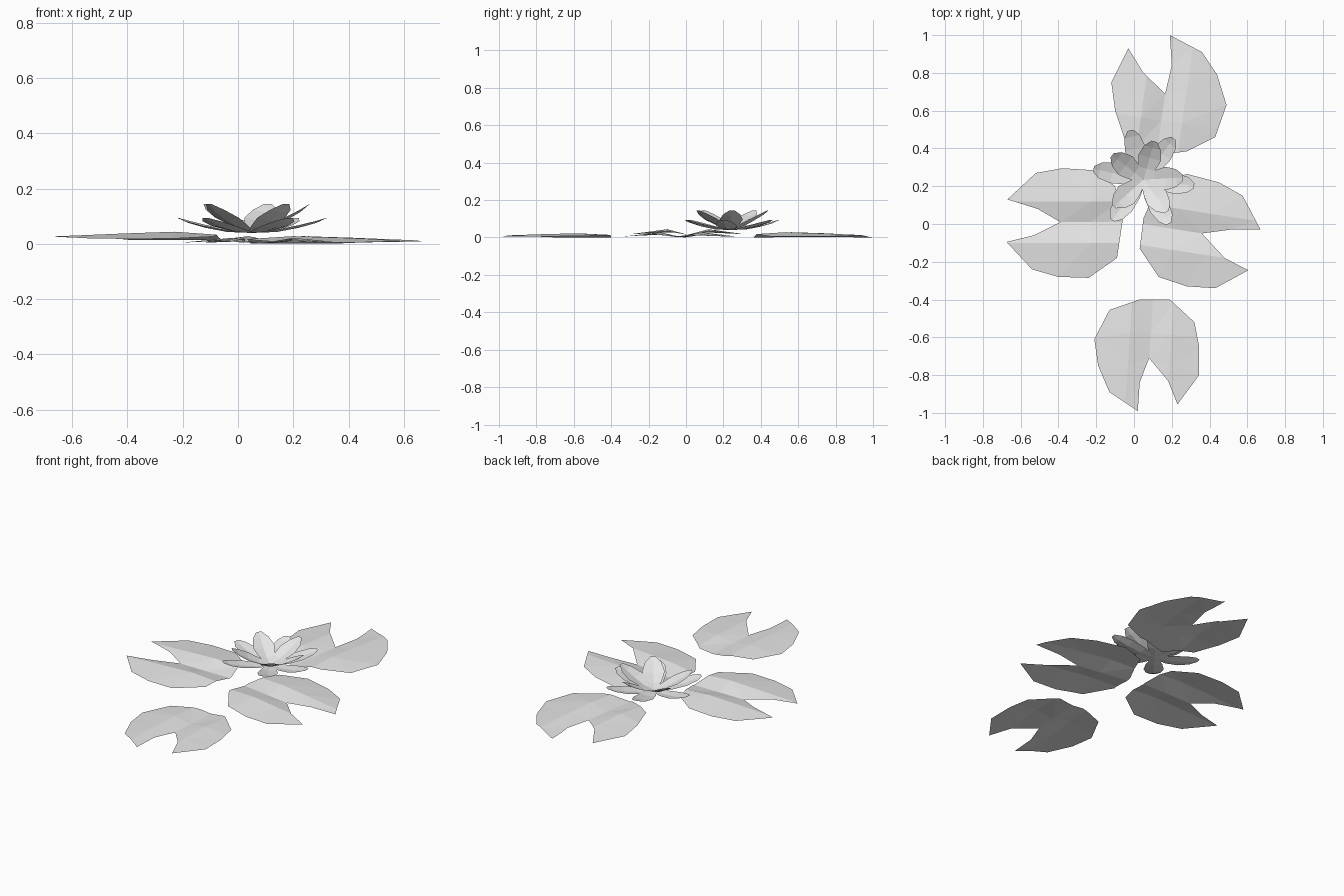
import bpy
import bmesh
from math import radians
from mathutils import Vector, Matrix

cube = bpy.data.objects.get("Cube")
if cube:
    bpy.data.objects.remove(cube, do_unlink=True)

# One plain material for the whole plant
grey = bpy.data.materials.new("pale_grey")
grey.use_nodes = True
colour = (0.8, 0.8, 0.8, 1)
grey.diffuse_color = colour
grey.node_tree.nodes["Principled BSDF"].inputs["Base Color"].default_value = colour


def finish(bm, name):
    """Turn a bmesh into a named, flat shaded object."""
    mesh = bpy.data.meshes.new(name)
    bm.to_mesh(mesh)
    bm.free()
    mesh.materials.append(grey)
    obj = bpy.data.objects.new(name, mesh)
    bpy.context.collection.objects.link(obj)
    return obj


def ramp(x, stops):
    """Piecewise linear interpolation through (position, value) stops."""
    for (a, va), (b, vb) in zip(stops, stops[1:]):
        if x <= b:
            return va + (vb - va) * max(0, x - a) / (b - a)
    return stops[-1][1]


# Lily pads: a notched outline folded along a valley and two ridges
RIDGE = 0.11


def lily_pad(name, base, outline, lift=0.0, height=0.028):
    points = [Vector((x / 100, y / 100, 0)) for x, y in outline]
    base = Vector((base[0] / 100, base[1] / 100, 0))
    along = (points[0] - base).normalized()      # first point is the notch
    across = Vector((-along.y, along.x, 0))
    bm = bmesh.new()
    bm.faces.new([bm.verts.new(p) for p in points])
    cuts = [(across, v) for v in (-RIDGE, 0, RIDGE)] + [(along, u) for u in (0.18, 0.36)]
    for normal, offset in cuts:
        bmesh.ops.bisect_plane(bm, geom=bm.verts[:] + bm.edges[:] + bm.faces[:],
                               plane_co=base + normal * offset, plane_no=normal)
    for vert in bm.verts:
        u = (vert.co - base).dot(along)
        v = abs((vert.co - base).dot(across))
        fold = ramp(v, [(0, 0.05), (RIDGE, 1), (0.29, 0.2)])
        rise = ramp(u, [(0, 0.6), (0.18, 1), (0.36, 0.8), (0.6, 0.45)])
        vert.co.z = lift + height * fold * rise
    bmesh.ops.triangulate(bm, faces=[f for f in bm.faces if len(f.verts) > 4])
    bmesh.ops.recalc_face_normals(bm, faces=bm.faces)
    for face in bm.faces:
        face.normal_update()
        if face.normal.z < 0:
            face.normal_flip()
    finish(bm, name)


lily_pad("right_pad", (-5, 1),
         [(-39, 1), (-51, 8), (-67, 13), (-52, 27), (-38, 29.5), (-22, 28.5), (-10, 20),
          (-6, 2), (-9, -18), (-24, -28.5), (-40, -28), (-54, -24), (-67.5, -9.5), (-53, -6)],
         lift=0.013, height=0.031)
lily_pad("left_pad", (4, 0),
         [(36, -5), (48, -18), (60.5, -24.5), (43, -34), (28, -33), (13, -28), (3, -13),
          (5, 3), (13, 21), (28, 26.5), (45, 22), (57.5, 15), (67, -3), (51, -3)])
lily_pad("front_pad", (10, -40),
         [(8, -71), (3, -84), (2, -99), (-13, -89), (-19, -75), (-21, -61), (-13, -45.5),
          (3, -40), (19, -40), (32, -52), (34.5, -65), (34.5, -80), (23, -95.5), (18, -83)],
         height=0.022)
lily_pad("back_pad", (12, 37),
         [(16.5, 69), (20, 84), (19, 100), (36, 91), (44, 79), (49, 63), (43, 46),
          (28, 38.5), (10, 36), (-5, 45), (-10, 60), (-12, 75), (-3, 93), (5, 80)])

# Flower: two rings of cupped petals around a shared centre
CENTRE = Matrix.Translation((0.05, 0.235, 0))


def petal(name, angle, rows):
    """Rows hold distance, half width, height and edge lift."""
    bm = bmesh.new()
    turn = CENTRE @ Matrix.Rotation(radians(angle), 4, "Z")
    grid = [[bm.verts.new(turn @ Vector((r, side * w, z + abs(side) * cup)))
             for side in (-1, 0, 1)] for r, w, z, cup in rows]
    for low, high in zip(grid, grid[1:]):
        for i in range(2):
            bm.faces.new((low[i], high[i], high[i + 1], low[i + 1]))
    for face in bm.faces:
        face.normal_update()
        if face.normal.z < 0:
            face.normal_flip()
    finish(bm, name)


outer = [(0, 0.015, 0.04, 0), (0.09, 0.045, 0.043, 0.008), (0.17, 0.055, 0.058, 0.008),
         (0.235, 0.042, 0.076, 0.006), (0.27, 0.015, 0.093, 0)]
inner = [(0, 0.015, 0.042, 0), (0.06, 0.045, 0.055, 0.012), (0.12, 0.062, 0.083, 0.012),
         (0.175, 0.046, 0.115, 0.008), (0.21, 0.015, 0.144, 0)]

for i, angle in enumerate((54, 105, 168, 232, 300, 353)):
    petal(f"outer_petal_{i + 1}", angle, outer)
for i, angle in enumerate((74, 142, 222, 306, 3)):
    petal(f"inner_petal_{i + 1}", angle, inner)
